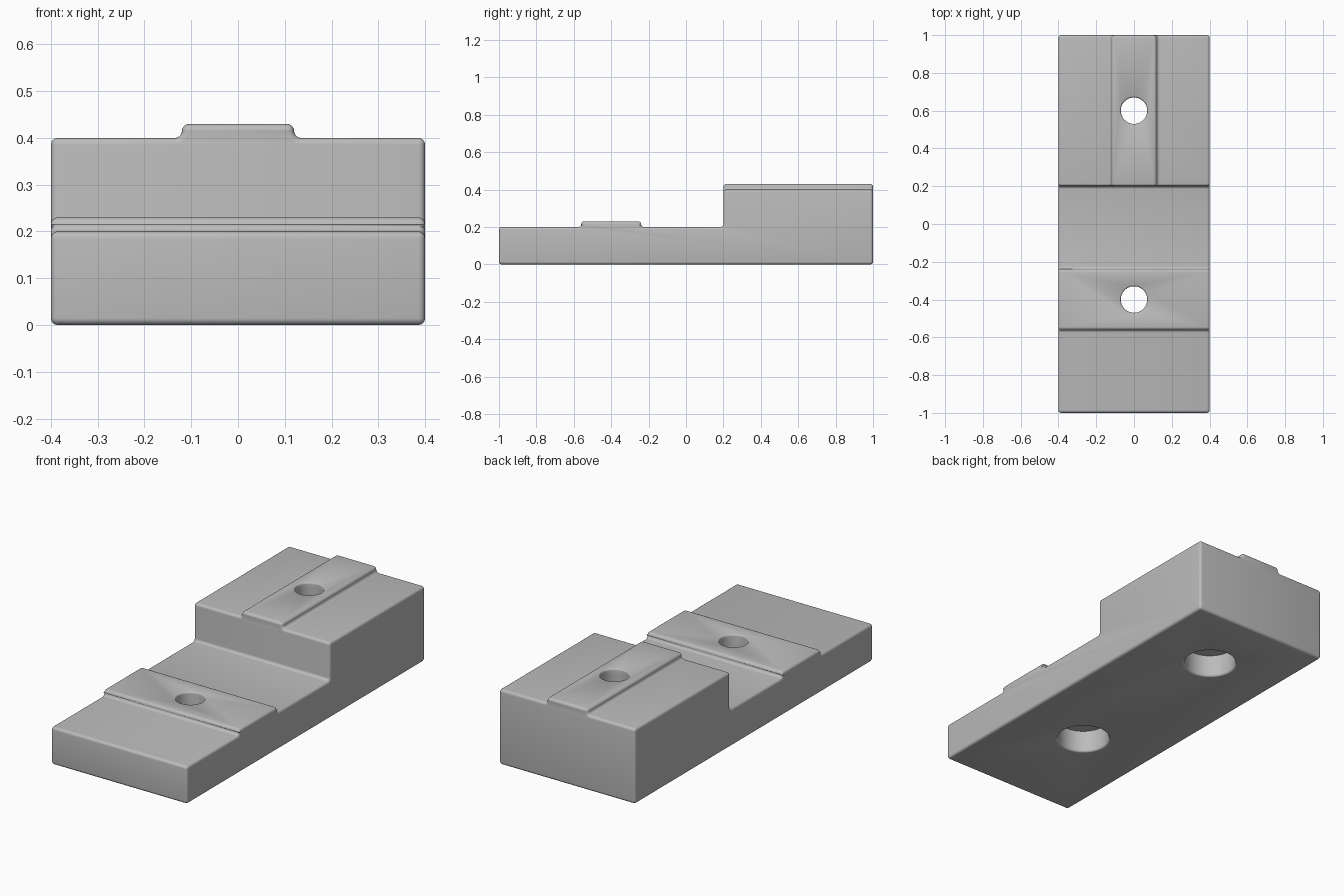
import bpy, bmesh, math
from mathutils import Vector, Matrix

cube = bpy.data.objects.get("Cube")
if cube:
    bpy.data.objects.remove(cube, do_unlink=True)

ROUND = 0.014

grey = bpy.data.materials.new("machined_grey")
grey.use_nodes = True
grey.diffuse_color = (0.5, 0.5, 0.5, 1)
grey.node_tree.nodes["Principled BSDF"].inputs["Base Color"].default_value = (0.5, 0.5, 0.5, 1)


def fillet(corners, steps=5):
    """Round each (u, v, radius) corner of a closed outline."""
    out = []
    for i, (u, v, r) in enumerate(corners):
        p = Vector((u, v))
        if r == 0:
            out.append(p)
            continue
        a = (Vector(corners[i - 1][:2]) - p).normalized()
        b = (Vector(corners[(i + 1) % len(corners)][:2]) - p).normalized()
        centre = p + (a + b) * r
        for k in range(steps + 1):
            t = k / steps * math.pi / 2
            out.append(centre - b * r * math.cos(t) - a * r * math.sin(t))
    return out


def finish(bm, name):
    bmesh.ops.recalc_face_normals(bm, faces=bm.faces)
    mesh = bpy.data.meshes.new(name)
    bm.to_mesh(mesh)
    bm.free()
    mesh.materials.append(grey)
    ob = bpy.data.objects.new(name, mesh)
    bpy.context.collection.objects.link(ob)
    return ob


def prism(name, outline, place, start, end):
    """Extrude an outline from start to end and round both end rims."""
    bm = bmesh.new()
    caps = [bm.faces.new([bm.verts.new(place(p.x, p.y, d)) for p in outline])
            for d in (start, end)]
    n = len(outline)
    a, b = (list(c.verts) for c in caps)
    for i in range(n):
        j = (i + 1) % n
        bm.faces.new((a[i], a[j], b[j], b[i]))
    bmesh.ops.recalc_face_normals(bm, faces=bm.faces)
    rims = [e for c in caps for e in c.edges]
    bmesh.ops.bevel(bm, geom=rims, offset=ROUND, offset_type='OFFSET',
                    segments=4, profile=0.5, affect='EDGES', clamp_overlap=False)
    return finish(bm, name)


def lathe(name, outline, y):
    """Spin a radius/height outline about a vertical axis at y."""
    bm = bmesh.new()
    verts = [bm.verts.new((p.x, y, p.y)) for p in outline]
    edges = [bm.edges.new(pair) for pair in zip(verts, verts[1:])]
    bmesh.ops.spin(bm, geom=verts + edges, cent=(0, y, 0), axis=(0, 0, 1),
                   angle=math.tau, steps=48, use_duplicate=False)
    bmesh.ops.remove_doubles(bm, verts=bm.verts, dist=0.0001)
    return finish(bm, name)


def combine(target, tool, operation):
    mod = target.modifiers.new(operation.lower(), 'BOOLEAN')
    mod.operation, mod.solver, mod.object = operation, 'EXACT', tool
    bpy.context.view_layer.objects.active = target
    bpy.ops.object.modifier_apply(modifier=mod.name)
    bpy.data.objects.remove(tool, do_unlink=True)


# Stepped body with the low cross ridge, as a side outline
R = 0.015
side = [(-1, 0, R), (1, 0, R), (1, 0.4, R), (0.2, 0.4, R), (0.2, 0.2, R),
        (-0.24, 0.2, R), (-0.24, 0.23, R), (-0.56, 0.23, R), (-0.56, 0.2, R),
        (-1, 0.2, R)]
body = prism("stepped_block", fillet(side), lambda u, v, d: (d, u, v), -0.4, 0.4)

# Lengthwise ridge on the raised step, flared at its foot
foot = 0.12 + R
ridge_side = [(-foot, 0.37, 0), (foot, 0.37, 0), (foot, 0.4, 0), (0.12, 0.4, R),
              (0.12, 0.43, R), (-0.12, 0.43, R), (-0.12, 0.4, R), (-foot, 0.4, 0)]
ridge = prism("step_ridge", fillet(ridge_side), lambda u, v, d: (u, d, v), 0.2005, 0.9995)
combine(body, ridge, 'UNION')

# Bolt holes, counterbored from below, with rounded rims
GAP = 0.0005
for y, top in ((-0.4, 0.23), (0.6, 0.43)):
    hole = [(0, -0.05, 0), (0.2, -0.05, 0), (0.2, -GAP, 0), (0.13, -GAP, 0.012),
            (0.13, 0.12, 0), (0.07, 0.12, 0), (0.07, top + GAP, 0.01),
            (0.11, top + GAP, 0), (0.11, top + 0.05, 0), (0, top + 0.05, 0)]
    combine(body, lathe("hole_cutter", fillet(hole), y), 'DIFFERENCE')

# Smooth fillets, crisp edges
bpy.ops.object.select_all(action='DESELECT')
body.select_set(True)
bpy.context.view_layer.objects.active = body
bpy.ops.object.shade_smooth_by_angle(angle=math.radians(35))
